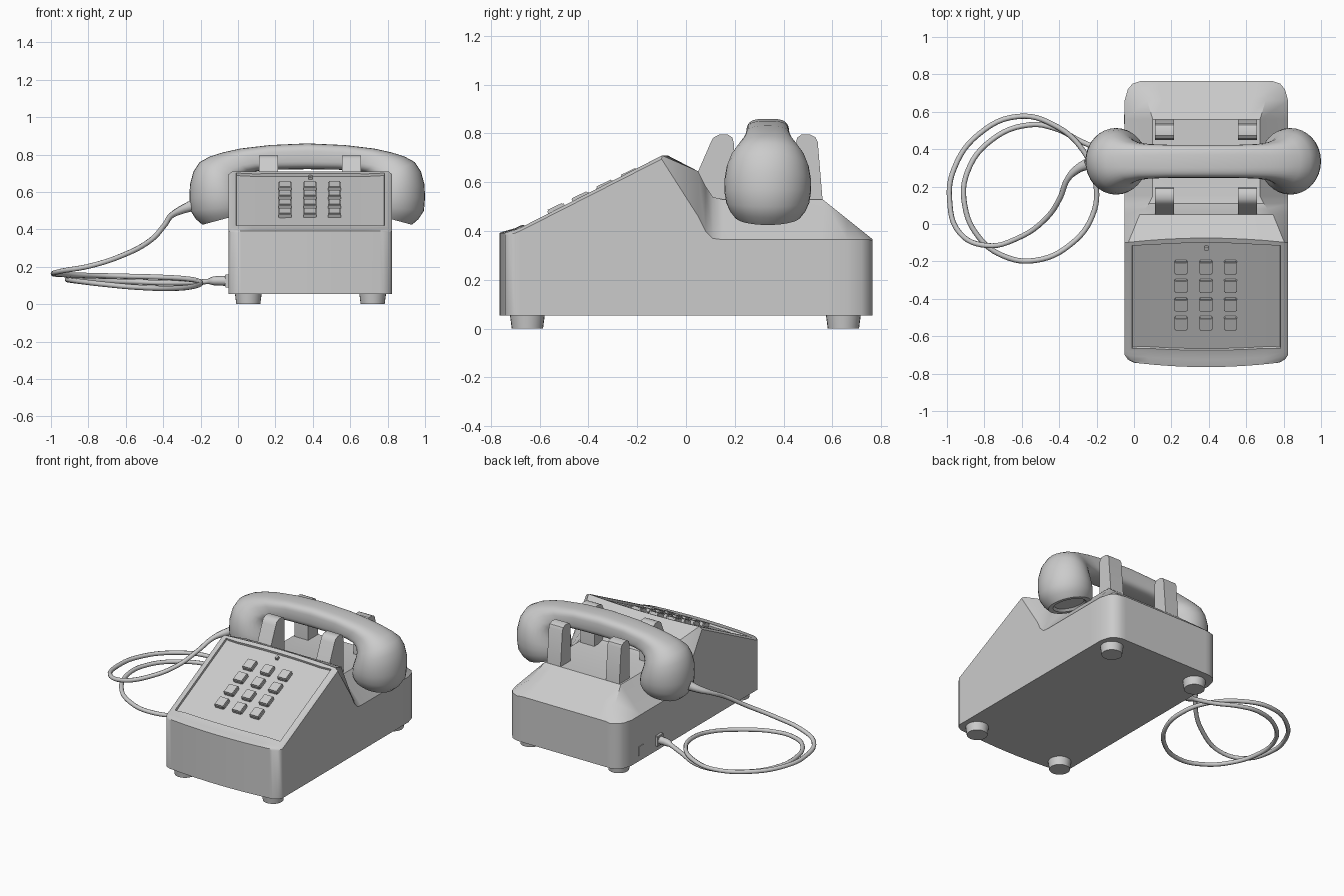
import bpy, bmesh, math
from mathutils import Matrix, Vector

if "Cube" in bpy.data.objects:
    bpy.data.objects.remove(bpy.data.objects["Cube"])

grey = bpy.data.materials.new("light grey plastic")
grey.use_nodes = True
grey.diffuse_color = (0.6, 0.6, 0.6, 1)
grey.node_tree.nodes["Principled BSDF"].inputs["Base Color"].default_value = (0.6, 0.6, 0.6, 1)

CX = 0.387      # centre of the body
FLOOR = 0.055   # underside of the body


def finish(name, bm, angle=35):
    bmesh.ops.recalc_face_normals(bm, faces=bm.faces)
    mesh = bpy.data.meshes.new(name)
    bm.to_mesh(mesh)
    bm.free()
    mesh.materials.append(grey)
    ob = bpy.data.objects.new(name, mesh)
    bpy.context.collection.objects.link(ob)
    bpy.ops.object.select_all(action='DESELECT')
    ob.select_set(True)
    bpy.context.view_layer.objects.active = ob
    bpy.ops.object.shade_smooth_by_angle(angle=math.radians(angle))
    return ob


def box(name, loc, size, tilt=0, bevel=0.0):
    bm = bmesh.new()
    bmesh.ops.create_cube(bm, size=1, matrix=Matrix.Diagonal((*size, 1)))
    if bevel:
        bmesh.ops.bevel(bm, geom=bm.edges[:], offset=bevel, segments=2, affect='EDGES')
    bm.transform(Matrix.Translation(loc) @ Matrix.Rotation(tilt, 4, 'X'))
    return finish(name, bm)


# Body: stations along y of (y, half width, side height, shoulder, top height, bow)
stations = [
    (-0.765, 0.39, 0.383, 0.02, 0.392, 0.030),
    (-0.752, 0.42, 0.385, 0.02, 0.397, 0.030),
    (-0.725, 0.437, 0.392, 0.02, 0.405, 0.025),
    (-0.70, 0.437, 0.40, 0.02, 0.412, 0.020),
    (-0.075, 0.437, 0.695, 0.02, 0.71, -0.025),
    (0.05, 0.437, 0.46, 0.08, 0.645, 0),
    (0.08, 0.437, 0.40, 0.11, 0.585, 0),
    (0.11, 0.437, 0.37, 0.13, 0.54, 0),
    (0.15, 0.437, 0.365, 0.15, 0.53, 0),
    (0.56, 0.437, 0.365, 0.15, 0.53, 0),
    (0.66, 0.437, 0.365, 0.12, 0.45, 0),
    (0.72, 0.42, 0.365, 0.08, 0.402, 0),
    (0.75, 0.395, 0.365, 0.05, 0.378, 0),
    (0.765, 0.35, 0.36, 0.03, 0.366, 0),
]
COLS = 9
bm = bmesh.new()
top, low = [], []
for y, w, zs, s, zt, bow in stations:
    pts = [(-w, zs)]
    pts += [((w - s) * (2 * i / (COLS - 1) - 1), zt) for i in range(COLS)]
    pts += [(w, zs)]
    place = [(CX + x, y + bow * (x / 0.437) ** 2, z) for x, z in pts]
    top.append([bm.verts.new(p) for p in place])
    low.append([bm.verts.new((p[0], p[1], FLOOR)) for p in place])
panel = []
last = COLS + 1
for j in range(len(stations) - 1):
    for i in range(last):
        f = bm.faces.new((top[j][i], top[j][i + 1], top[j + 1][i + 1], top[j + 1][i]))
        if stations[j][0] == -0.70 and 0 < i < last - 1:
            panel.append(f)
        bm.faces.new((low[j][i], low[j + 1][i], low[j + 1][i + 1], low[j][i + 1]))
    for i in (0, last):
        bm.faces.new((top[j][i], top[j + 1][i], low[j + 1][i], low[j][i]))
for j in (0, -1):
    for i in range(last):
        bm.faces.new((top[j][i], top[j][i + 1], low[j][i + 1], low[j][i]))
bmesh.ops.recalc_face_normals(bm, faces=bm.faces)
# Recessed keypad panel inside a rim
bmesh.ops.inset_region(bm, faces=panel, thickness=0.028)
bmesh.ops.inset_region(bm, faces=panel, thickness=0.003, depth=-0.014)
finish("body", bm)

# Keys on the sloped panel
slope = math.atan2(0.298, 0.625)


def panel_z(y):
    return 0.398 + (y + 0.70) * math.tan(slope)


for row in range(4):
    for col in range(3):
        y = -0.23 - 0.1 * row
        box("key", (0.252 + 0.132 * col, y, panel_z(y) + 0.007),
            (0.07, 0.075, 0.034), slope, 0.005)
box("panel_catch", (CX, -0.13, panel_z(-0.13) + 0.008), (0.02, 0.025, 0.02), slope, 0.003)

# Feet
for x in (0.055, 0.72):
    for y in (-0.65, 0.645):
        bm = bmesh.new()
        bmesh.ops.create_cone(bm, cap_ends=True, segments=24, radius1=0.064, radius2=0.072,
                              depth=0.06, matrix=Matrix.Translation((x, y, 0.03)))
        finish("foot", bm)

# Cradle prongs: side profiles (y, z) extruded across x
front_profile = [(0.03, 0.60), (0.05, 0.645), (0.10, 0.76), (0.112, 0.783), (0.135, 0.795),
                 (0.172, 0.795), (0.19, 0.783), (0.196, 0.76), (0.196, 0.5), (0.08, 0.5)]
rear_profile = [(0.45, 0.5), (0.45, 0.76), (0.456, 0.783), (0.472, 0.795), (0.51, 0.795),
                (0.53, 0.785), (0.54, 0.765), (0.562, 0.5)]
for name, profile in (("front_prong", front_profile), ("rear_prong", rear_profile)):
    for x in (0.112, 0.555):
        bm = bmesh.new()
        face = bm.faces.new([bm.verts.new((x, y, z)) for y, z in profile])
        ext = bmesh.ops.extrude_face_region(bm, geom=[face])["geom"]
        bmesh.ops.translate(bm, vec=(0.102, 0, 0),
                            verts=[v for v in ext if isinstance(v, bmesh.types.BMVert)])
        finish(name, bm)

# Handset: sections of (outer u, outer z, inner u, inner z, half depth, squareness)
half = [
    (0.56, 0.425, 0.30, 0.495, 0.135, 2),
    (0.595, 0.455, 0.296, 0.51, 0.155, 2),
    (0.624, 0.50, 0.297, 0.53, 0.17, 2),
    (0.63, 0.57, 0.302, 0.555, 0.178, 2),
    (0.627, 0.64, 0.312, 0.585, 0.177, 2),
    (0.608, 0.71, 0.326, 0.62, 0.168, 2),
    (0.575, 0.76, 0.335, 0.655, 0.15, 2.1),
    (0.52, 0.79, 0.328, 0.685, 0.125, 2.3),
    (0.45, 0.812, 0.30, 0.705, 0.104, 2.7),
    (0.36, 0.832, 0.25, 0.715, 0.093, 3),
    (0.20, 0.851, 0.15, 0.72, 0.088, 3.5),
    (0.0, 0.86, 0.0, 0.722, 0.088, 3.5),
]
sections = half + [(-a, b, -c, d, h, n) for a, b, c, d, h, n in reversed(half[:-1])]
SEG = 32


def power(v, n):
    return math.copysign(abs(v) ** (2 / n), v)


bm = bmesh.new()
rings = []
for ou, oz, iu, iz, depth, n in sections:
    ring = []
    for k in range(SEG):
        t = 2 * math.pi * k / SEG
        c, s = power(math.cos(t), n), power(math.sin(t), n)
        ring.append(bm.verts.new((0.37 - (ou + iu) / 2 - c * (ou - iu) / 2,
                                  0.335 + s * depth,
                                  (oz + iz) / 2 + c * (oz - iz) / 2)))
    rings.append(ring)
for a, b in zip(rings, rings[1:]):
    for k in range(SEG):
        m = (k + 1) % SEG
        bm.faces.new((a[k], a[m], b[m], b[k]))
caps = [bm.faces.new(rings[0]), bm.faces.new(rings[-1])]
bmesh.ops.recalc_face_normals(bm, faces=bm.faces)
# Dished mouthpiece and earpiece
for cap in caps:
    bmesh.ops.inset_region(bm, faces=[cap], thickness=0.03)
    bmesh.ops.inset_region(bm, faces=[cap], thickness=0.012, depth=-0.015)
finish("handset", bm, 40)

# Socket, plug and spare socket on the right side
box("cord_socket", (-0.055, 0.37, 0.125), (0.03, 0.065, 0.07), 0, 0.004)
box("spare_socket", (-0.05, 0.56, 0.125), (0.008, 0.05, 0.06))

# Cord: points of (x, y, z, thickness)
cord_points = [
    (-0.05, 0.37, 0.125, 2), (-0.13, 0.38, 0.125, 1.7), (-0.16, 0.39, 0.122, 1),
    (-0.28, 0.44, 0.115, 1), (-0.42, 0.51, 0.115, 1), (-0.56, 0.53, 0.12, 1),
    (-0.76, 0.45, 0.125, 1), (-0.89, 0.28, 0.13, 1), (-0.905, 0.1, 0.13, 1),
    (-0.83, -0.07, 0.12, 1), (-0.70, -0.17, 0.105, 1), (-0.53, -0.195, 0.09, 1),
    (-0.34, -0.11, 0.085, 1), (-0.22, 0.05, 0.10, 1), (-0.205, 0.22, 0.12, 1),
    (-0.27, 0.39, 0.135, 1), (-0.43, 0.53, 0.145, 1), (-0.62, 0.575, 0.15, 1),
    (-0.83, 0.48, 0.155, 1), (-0.96, 0.30, 0.16, 1), (-0.986, 0.13, 0.165, 1),
    (-0.93, -0.05, 0.18, 1), (-0.79, -0.115, 0.205, 1), (-0.62, -0.075, 0.26, 1),
    (-0.47, 0.03, 0.34, 1), (-0.395, 0.14, 0.42, 1), (-0.355, 0.24, 0.475, 1.1),
    (-0.30, 0.295, 0.505, 1.7), (-0.25, 0.32, 0.525, 2.2),
]
curve = bpy.data.curves.new("cord", 'CURVE')
curve.dimensions = '3D'
curve.bevel_depth = 0.014
curve.bevel_resolution = 2
curve.resolution_u = 6
curve.use_fill_caps = True
spline = curve.splines.new('BEZIER')
spline.bezier_points.add(len(cord_points) - 1)
for p, (x, y, z, r) in zip(spline.bezier_points, cord_points):
    p.co = Vector((x, y, z))
    p.radius = r
    p.handle_left_type = p.handle_right_type = 'AUTO'
curve.materials.append(grey)
bpy.context.collection.objects.link(bpy.data.objects.new("cord", curve))
